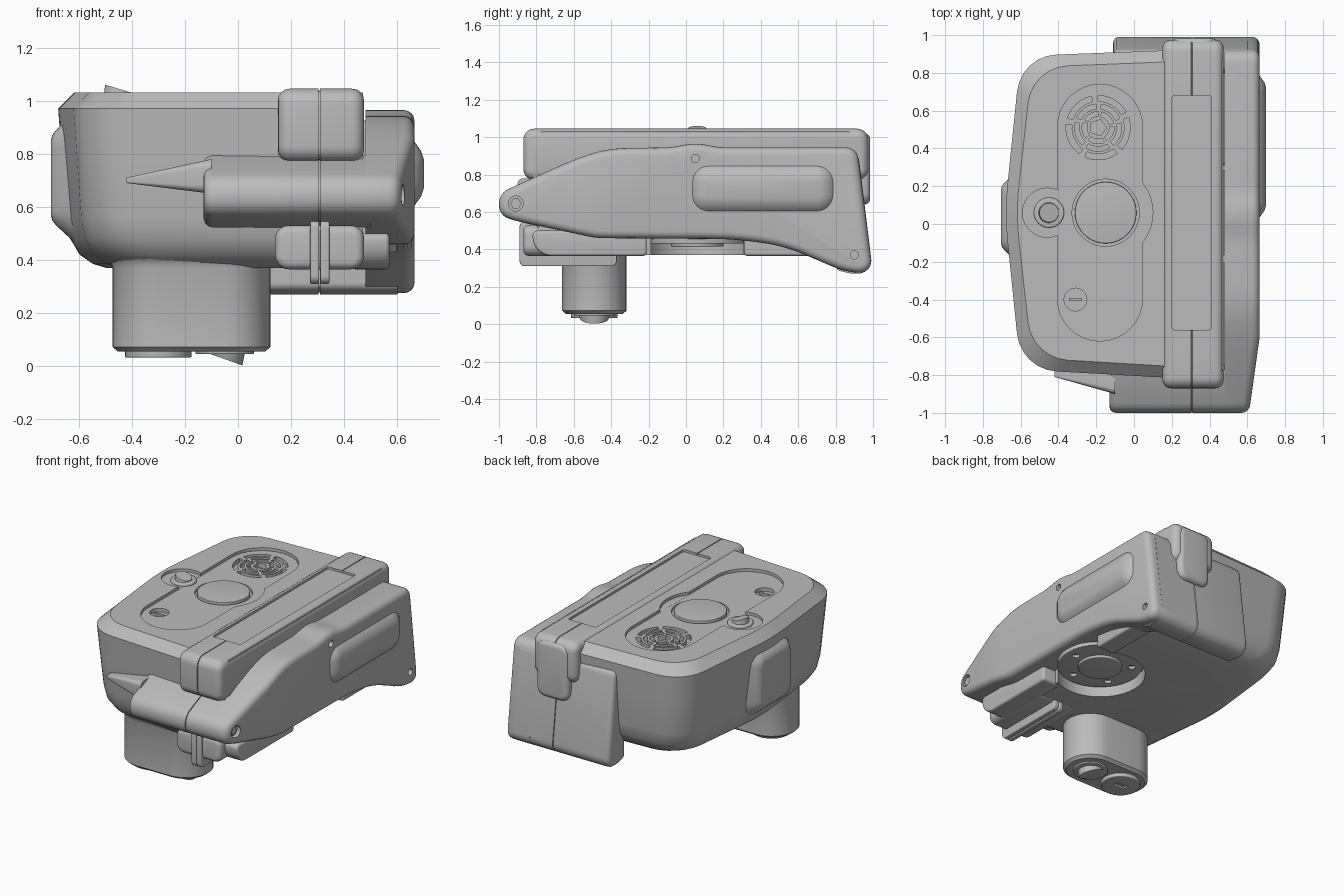
import bpy, bmesh, math
from mathutils import Vector

if "Cube" in bpy.data.objects:
    bpy.data.objects.remove(bpy.data.objects["Cube"], do_unlink=True)

grey = bpy.data.materials.new("plain_grey")
grey.use_nodes = True
grey.diffuse_color = (0.5, 0.5, 0.5, 1)
grey.node_tree.nodes["Principled BSDF"].inputs["Base Color"].default_value = (0.5, 0.5, 0.5, 1)
parts = []


def rounded(corners, steps=6):
    """Polygon with each (u, v, tangent length) corner turned into an arc."""
    out, n = [], len(corners)
    for i, (u, v, r) in enumerate(corners):
        p = Vector((u, v))
        if r == 0:
            out.append(p)
            continue
        da = (Vector(corners[i - 1][:2]) - p).normalized()
        db = (Vector(corners[(i + 1) % n][:2]) - p).normalized()
        half = da.angle(db) / 2
        centre = p + (da + db).normalized() * r / math.cos(half)
        a, b = (p + da * r - centre).normalized(), (p + db * r - centre).normalized()
        out += [centre + a.slerp(b, k / steps) * r * math.tan(half) for k in range(steps + 1)]
    return out


def rect(u0, u1, v0, v1, r=0.0):
    return rounded([(u0, v0, r), (u1, v0, r), (u1, v1, r), (u0, v1, r)])


def circle(u, v, r, n=40):
    return [Vector((u + r * math.cos(math.tau * i / n), v + r * math.sin(math.tau * i / n))) for i in range(n)]


def stadium(u, v, half, r, along_u, n=16):
    pts = []
    for i in range(2 * n + 2):
        side = 0 if i <= n else 1
        a = math.pi * (i - side) / n
        shift = half if side == 0 else -half
        if along_u:
            a -= math.pi / 2
        pts.append(Vector((u + r * math.cos(a) + shift * along_u, v + r * math.sin(a) + shift * (not along_u))))
    return pts


def inset(pts, d):
    """Shift a polygon inward by d."""
    n = len(pts)
    area = sum(pts[i - 1].x * pts[i].y - pts[i].x * pts[i - 1].y for i in range(n))
    s = 1 if area > 0 else -1
    out = []
    for i, p in enumerate(pts):
        e, f = (p - pts[i - 1]).normalized(), (pts[(i + 1) % n] - p).normalized()
        a, b = Vector((e.y, -e.x)) * s, Vector((f.y, -f.x)) * s
        out.append(p - (a + b) / max(0.4, 1 + a.dot(b)) * d)
    return out


def loft(name, rings):
    """Skin rings of 3D points and close both ends."""
    n = len(rings[0])
    verts = [tuple(p) for ring in rings for p in ring]
    faces = [list(range(n)), list(range(len(verts) - n, len(verts)))]
    for k in range(len(rings) - 1):
        for i in range(n):
            j = (i + 1) % n
            faces.append([k * n + i, k * n + j, k * n + n + j, k * n + n + i])
    me = bpy.data.meshes.new(name)
    me.from_pydata(verts, [], faces)
    bm = bmesh.new()
    bm.from_mesh(me)
    bmesh.ops.recalc_face_normals(bm, faces=bm.faces)
    bm.to_mesh(me)
    bm.free()
    ob = bpy.data.objects.new(name, me)
    bpy.context.collection.objects.link(ob)
    me.materials.append(grey)
    parts.append(ob)
    return ob


def place(p, w, axis):
    return {"x": (w, p.x, p.y), "y": (p.x, w, p.y), "z": (p.x, p.y, w)}[axis]


def layered(name, pts, axis, levels):
    """Stack a profile at (position, inset) levels."""
    return loft(name, [[place(p, w, axis) for p in inset(pts, d)] for w, d in levels])


def prism(name, pts, axis, lo, hi, soft_lo=0.0, soft_hi=0.0, seam=False):
    """Extrude a profile with rounded ends and an optional seam groove."""
    def end(w, b, s):
        angles = [math.pi / 2 * k / 4 for k in range(5)] if b else [math.pi / 2]
        return [(w + s * b * (1 - math.sin(a)), b * (1 - math.cos(a))) for a in angles]
    groove = [(0.303, 0), (0.304, 0.007), (0.308, 0.007), (0.309, 0)] if seam else []
    return layered(name, pts, axis, end(lo, soft_lo, 1)[::-1] + groove + end(hi, soft_hi, -1))


def cut(target, cutters):
    for c in cutters:
        m = target.modifiers.new("cut", "BOOLEAN")
        m.object, m.operation, m.solver = c, "DIFFERENCE", "EXACT"
    bpy.context.view_layer.update()
    graph = bpy.context.evaluated_depsgraph_get()
    me = bpy.data.meshes.new_from_object(target.evaluated_get(graph))
    target.modifiers.clear()
    if len(me.polygons):
        target.data = me
    for c in cutters:
        parts.remove(c)
        bpy.data.objects.remove(c, do_unlink=True)


def tilted_knob(name, x, y, r, z_base, z_mid, slope):
    loft(name, [[(p.x, p.y, z_base) for p in circle(x, y, r)],
                [(p.x, p.y, z_mid - (p.x - x) * slope) for p in circle(x, y, r * 0.87)]])


# Main housing, tapering down to a rounded belly
def housing_outline(d):
    return rounded([(0.47, -0.83 + d, 0), (-0.6 + d, -0.77 + d, 0.19), (-0.685 + d, 0.06, 0.15),
                    (-0.6 + d, 0.89 - d, 0.19), (0.47, 0.93 - d, 0)])


belly = [(0.37, 0.18), (0.385, 0.13), (0.42, 0.08), (0.48, 0.045), (0.56, 0.03), (0.8, 0.012), (0.97, 0), (1.03, 0.06)]
housing = loft("main_housing", [[(p.x, p.y, z) for p in housing_outline(d)] for z, d in belly])

# Keyhole recess, dial groove, screw hole and turntable pocket
cutters = [prism("recess", stadium(-0.18, 0.06, 0.455, 0.225, False), "z", 1.01, 1.2),
           prism("recess_dial", circle(-0.15, 0.06, 0.25), "z", 1.0105, 1.21),
           prism("recess_knob", circle(-0.46, 0.06, 0.13), "z", 1.011, 1.22),
           prism("dial_groove", circle(-0.15, 0.06, 0.178), "z", 0.99, 1.23),
           prism("screw_hole", circle(-0.31, -0.4, 0.06), "z", 0.985, 1.23),
           prism("pocket", circle(0.33, 0.06, 0.285), "z", 0.3, 0.455)]
# Speaker grille slots
for r0, r1 in ((0.14, 0.17), (0.1, 0.125), (0.06, 0.085)):
    for k in range(5):
        span = [math.tau * (k + 0.08 + 0.84 * i / 6) / 5 + r0 * 3 for i in range(7)]
        ring = [(r1, a) for a in span] + [(r0, a) for a in reversed(span)]
        cutters.append(prism("slot", [Vector((-0.19 + r * math.cos(a), 0.51 + r * math.sin(a))) for r, a in ring],
                             "z", 0.98, 1.1))
cutters.append(prism("slot_centre", circle(-0.19, 0.51, 0.045, 5), "z", 0.98, 1.1))
cut(housing, cutters)
prism("dial", circle(-0.15, 0.06, 0.163), "z", 0.98, 1.02, 0, 0.004)
prism("screw_head", rect(-0.345, -0.275, -0.408, -0.392), "z", 0.98, 1.0)
prism("knob_collar", circle(-0.45, 0.06, 0.08), "z", 1.0, 1.025, 0, 0.008)
tilted_knob("top_knob", -0.45, 0.06, 0.058, 1.0, 1.045, 0.3)
layered("side_boss", rect(-0.2, 0.28, 0.47, 0.95, 0.12), "x", [(-0.62, 0), (-0.685, 0.06), (-0.7, 0.08), (-0.705, 0.1)])

# Spine along the top, with a sunken panel and a tongue at the back
spine = prism("top_spine", rect(-0.87, 0.975, 0.77, 1.045, 0.06), "x", 0.15, 0.475, 0.045, 0.045, True)
cut(spine, [prism("panel", rect(0.2, 0.41, -0.56, 0.68, 0.015), "z", 1.025, 1.2)])
prism("spine_tongue", rect(0.2, 0.44, 0.64, 1.02, 0.06), "y", 0.85, 0.985, 0, 0.03)

# Side arm with angled nose and drooping tail
arm_profile = rounded([(-1.0, 0.58, 0.055), (-0.9, 0.55, 0.03), (-0.48, 0.46, 0.05), (0.25, 0.455, 0.1),
                       (0.52, 0.42, 0.12), (0.85, 0.28, 0.07), (1.0, 0.27, 0.075), (0.915, 0.945, 0.06),
                       (0.18, 0.945, 0.04), (0.05, 0.97, 0.06), (-0.08, 0.945, 0.04), (-0.42, 0.94, 0.1),
                       (-0.6, 0.88, 0.08), (-1.0, 0.7, 0.055)])
arm = prism("side_arm", arm_profile, "x", 0.48, 0.665, 0, 0.04)
bm = bmesh.new()
bm.from_mesh(arm.data)
bmesh.ops.bisect_plane(bm, geom=bm.verts[:] + bm.edges[:] + bm.faces[:], plane_co=(0, -0.6, 0), plane_no=(0, 1, 0))
for v in bm.verts:
    if v.co.x > 0.55:
        v.co.x -= max(0, -0.6 - v.co.y) * 0.14
bm.to_mesh(arm.data)
bm.free()
cut(arm, [prism("hole", circle(y, z, r, 24), "x", x, 0.8)
          for y, z, r, x in ((0.05, 0.885, 0.022, 0.635), (0.9, 0.37, 0.022, 0.635), (-0.91, 0.645, 0.04, 0.59))])
prism("hinge_nut", circle(-0.91, 0.645, 0.03, 6), "x", 0.57, 0.61)
layered("arm_grip", rect(0.02, 0.8, 0.59, 0.86, 0.1), "x", [(0.64, 0), (0.665, 0.015), (0.69, 0.05), (0.7, 0.08)])

# Front crossbar, its fairing and the box across the back
prism("front_crossbar", rounded([(-1.0, 0.58, 0.055), (-0.9, 0.55, 0.03), (-0.76, 0.515, 0.035),
                                 (-0.74, 0.815, 0.06), (-1.0, 0.7, 0.055)]), "x", -0.13, 0.5, 0.035, 0, True)
loft("crossbar_fairing", [[(x, p.x, p.y) for p in rect(*size)] for x, size in
                          ((-0.1, (-0.9, -0.74, 0.65, 0.78, 0.03)), (-0.42, (-0.81, -0.74, 0.69, 0.71, 0.005)))])
prism("rear_box", rounded([(0.8, 0.29, 0.025), (0.88, 0.27, 0.03), (1.0, 0.27, 0.08), (0.92, 0.925, 0.05),
                           (0.8, 0.925, 0.035)]), "x", -0.11, 0.6, 0.03, 0, True)

# Turntable underneath
plate = prism("turntable_plate", circle(0.33, 0.06, 0.27), "z", 0.43, 0.47, 0.005)
cut(plate, [prism("bolt_hole", circle(p.x, p.y, 0.024, 16), "z", 0.3, 0.45) for p in circle(0.33, 0.06, 0.2, 5)])
prism("turntable_hub", circle(0.33, 0.06, 0.14), "z", 0.415, 0.45, 0.006)

# Lower clamp, its twin fins and the runners under the arm
prism("lower_clamp", rect(0.14, 0.475, 0.365, 0.53, 0.05), "y", -0.87, -0.37, 0.03, 0.03)
for x in (0.272, 0.31):
    prism("clamp_fin", rect(-0.89, -0.37, 0.31, 0.55, 0.03), "x", x, x + 0.034, 0.006, 0.006)
prism("front_runner", rounded([(-0.82, 0.365, 0.1), (-0.21, 0.365, 0.02), (-0.21, 0.5, 0.02), (-0.82, 0.5, 0.025)]),
      "x", 0.44, 0.57, 0, 0.015)
prism("rear_runner", rect(0.31, 0.86, 0.365, 0.5, 0.02), "x", 0.44, 0.57, 0, 0.015)

# Stadium post with a round foot and a tilted button
layered("post", stadium(-0.175, -0.49, 0.125, 0.172, True), "z",
        [(0.055, 0.02), (0.072, 0), (0.37, 0), (0.4, -0.012), (0.43, -0.04)])
foot = prism("round_foot", circle(-0.3, -0.49, 0.125), "z", 0.032, 0.07, 0.006)
cut(foot, [prism("foot_slot", rect(-0.34, -0.26, -0.51, -0.47), "z", 0.0, 0.045)])
prism("button_collar", circle(-0.05, -0.49, 0.11), "z", 0.045, 0.07, 0.005)
tilted_knob("tilted_button", -0.06, -0.49, 0.088, 0.06, 0.03, 0.355)

# Smooth shading with crisp edges
for ob in parts:
    ob.data.shade_smooth()
    ob.data.set_sharp_from_angle(angle=math.radians(32))
